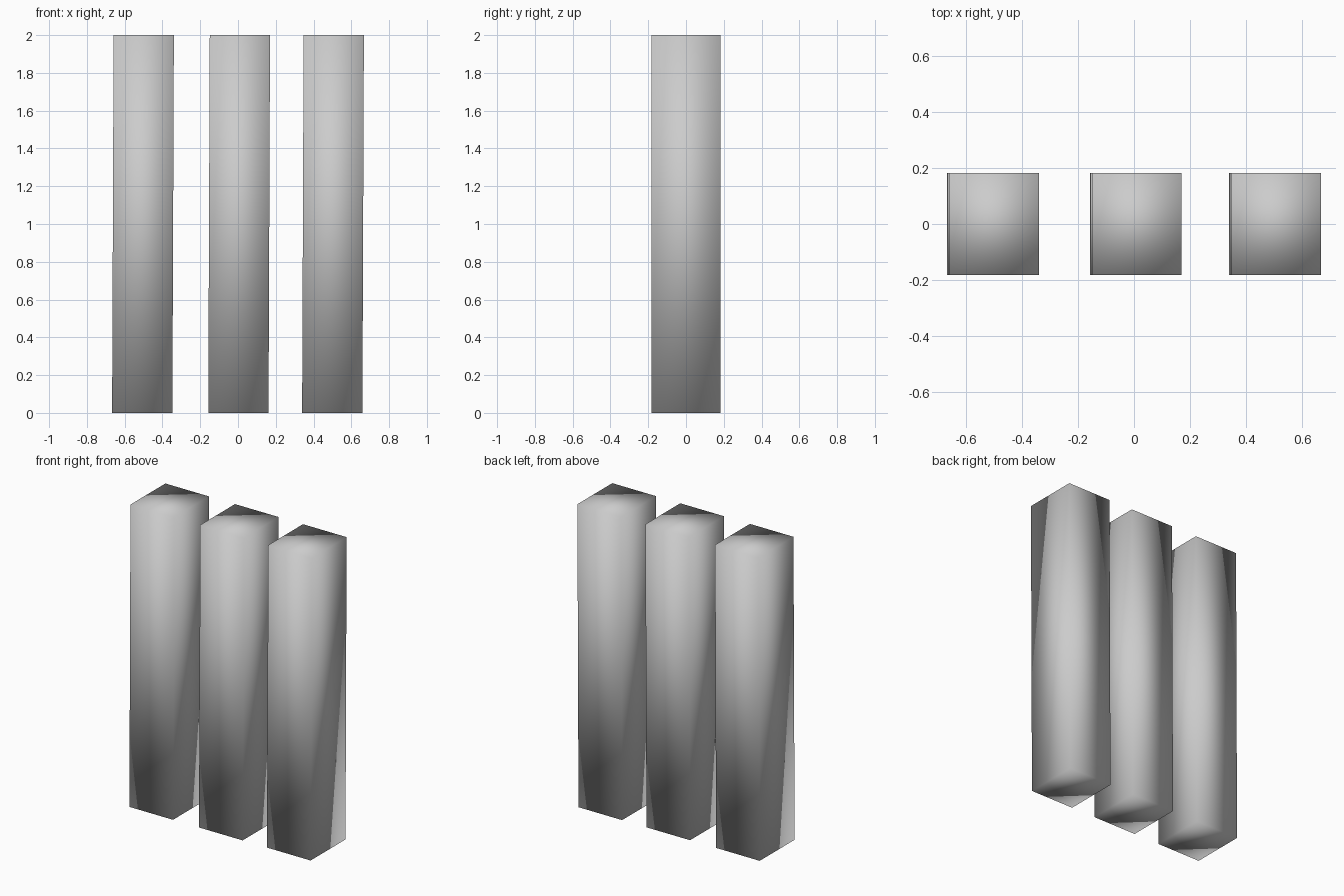
import bpy
import bmesh

if "Cube" in bpy.data.objects:
    bpy.data.objects.remove(bpy.data.objects["Cube"])

HEIGHT, WIDTH, DEPTH, LEAN = 2.0, 0.319, 0.364, 0.008


def leaning_post(name, x):
    # Square post standing on z = 0, its top drifting slightly towards +x
    bm = bmesh.new()
    bmesh.ops.create_cube(bm, size=1)
    for v in bm.verts:
        top = v.co.z > 0
        v.co.x = v.co.x * WIDTH + x + (LEAN if top else 0)
        v.co.y *= DEPTH
        v.co.z = HEIGHT if top else 0
    # Soft shading across all edges
    for f in bm.faces:
        f.smooth = True
    mesh = bpy.data.meshes.new(name)
    bm.to_mesh(mesh)
    bm.free()
    obj = bpy.data.objects.new(name, mesh)
    bpy.context.collection.objects.link(obj)


# Three posts side by side, placed by the centre of their base
for name, x in (("left_post", -0.507), ("middle_post", 0.002), ("right_post", 0.499)):
    leaning_post(name, x)
